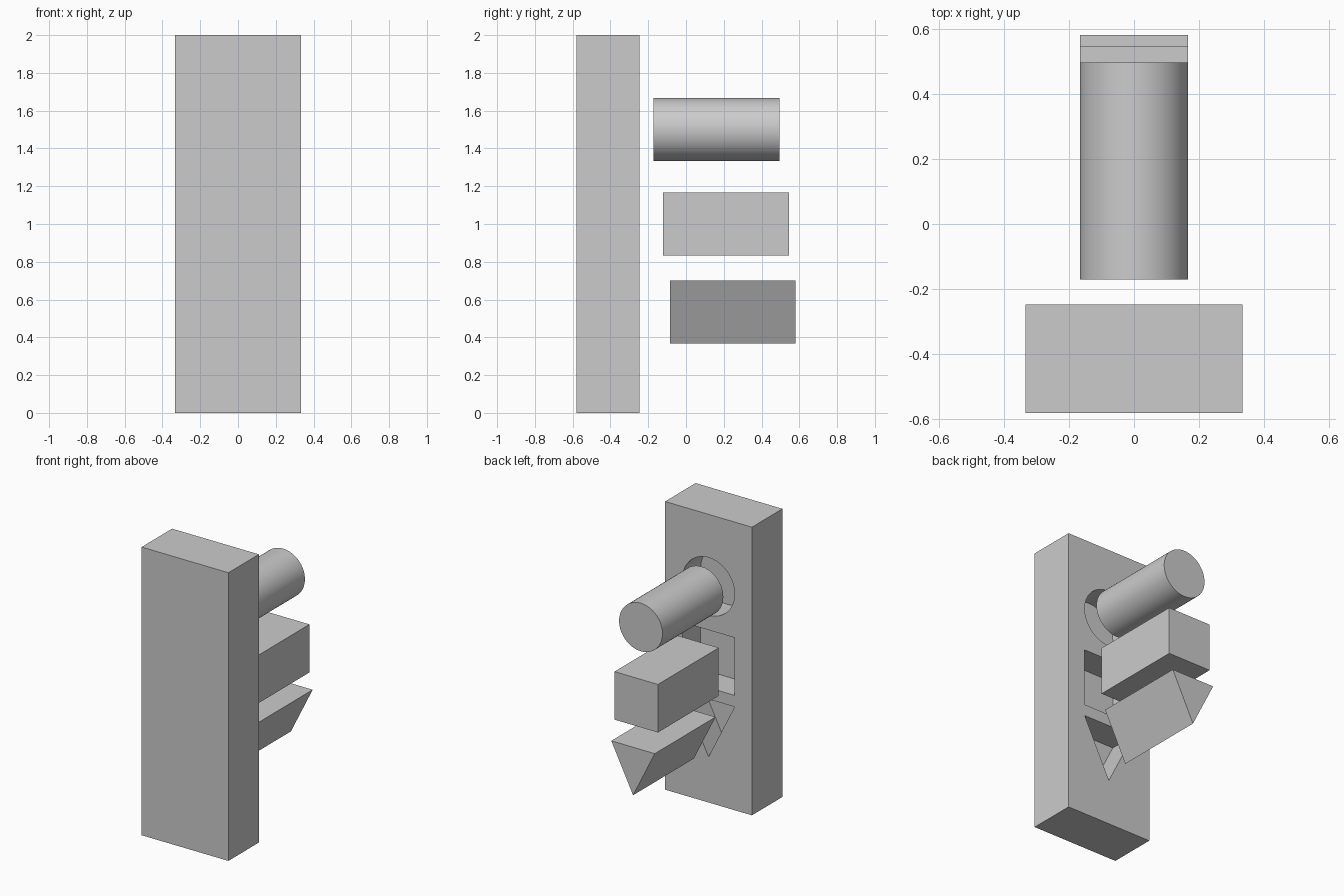
import bpy, bmesh, math

if "Cube" in bpy.data.objects:
    bpy.data.objects.remove(bpy.data.objects["Cube"])


def prism(name, profile, y0, y1):
    """Extrude an (x, z) outline from y0 to y1."""
    bm = bmesh.new()
    base = bm.faces.new([bm.verts.new((x, y0, z)) for x, z in profile])
    ext = bmesh.ops.extrude_face_region(bm, geom=[base])
    moved = [v for v in ext["geom"] if isinstance(v, bmesh.types.BMVert)]
    bmesh.ops.translate(bm, vec=(0, y1 - y0, 0), verts=moved)
    bmesh.ops.recalc_face_normals(bm, faces=bm.faces)
    mesh = bpy.data.meshes.new(name)
    bm.to_mesh(mesh)
    bm.free()
    obj = bpy.data.objects.new(name, mesh)
    bpy.context.collection.objects.link(obj)
    return obj


def activate(obj):
    bpy.ops.object.select_all(action='DESELECT')
    obj.select_set(True)
    bpy.context.view_layer.objects.active = obj


def circle(r, z):
    return [(r * math.cos(i * math.tau / 64), z + r * math.sin(i * math.tau / 64))
            for i in range(64)]


def square(r, z):
    return [(-r, z - r), (r, z - r), (r, z + r), (-r, z + r)]


def triangle(r, z):  # points down
    return [(0, z - r), (r, z + r), (-r, z + r)]


BACK, DEPTH = -0.247, 0.2
PEG, HOLE, LENGTH = 1 / 6, 0.2, 2 / 3

# Upright board
board = prism("board", [(-1/3, 0), (1/3, 0), (1/3, 2), (-1/3, 2)], -0.581, BACK)

# Pegs with matching blind sockets: name, outline, peg z, socket z, peg start y
parts = [
    ("round", circle, 1.5, 1.5, -0.171),
    ("square", square, 1.0, 0.997, -0.121),
    ("triangular", triangle, 0.533, 0.517, -0.086),
]
for name, shape, peg_z, hole_z, y in parts:
    peg = prism(name + "_peg", shape(PEG, peg_z), y, y + LENGTH)
    activate(peg)
    bpy.ops.object.shade_smooth_by_angle(angle=math.radians(30))

    cutter = prism(name + "_socket_cutter", shape(HOLE, hole_z), BACK - DEPTH, BACK + 0.05)
    cutter.hide_render = True
    activate(board)
    mod = board.modifiers.new(name + "_socket", 'BOOLEAN')
    mod.operation = 'DIFFERENCE'
    mod.solver = 'EXACT'
    mod.object = cutter
    bpy.ops.object.modifier_apply(modifier=mod.name)
    bpy.data.objects.remove(cutter)

activate(board)
bpy.ops.object.shade_smooth_by_angle(angle=math.radians(30))
